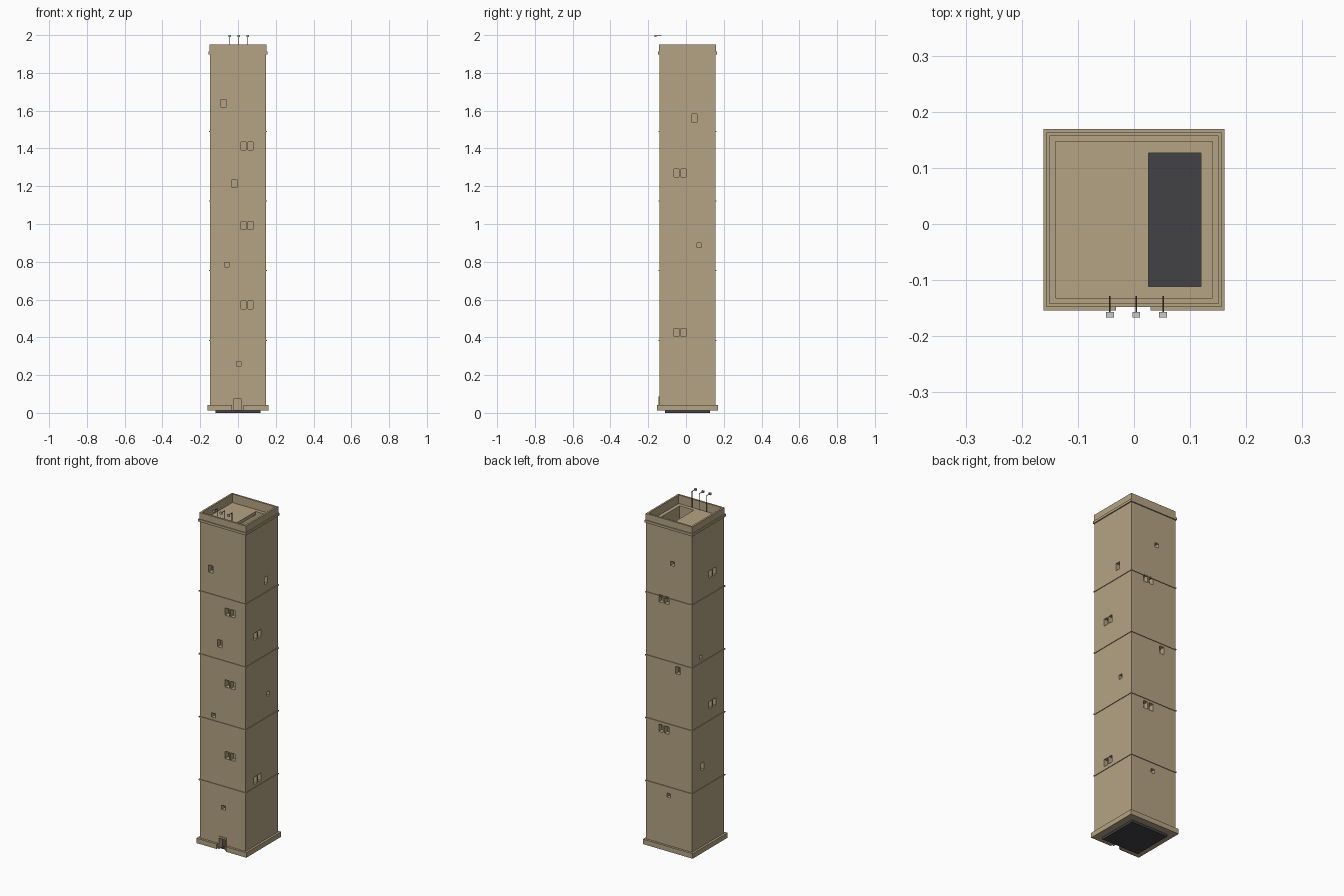
import bpy, bmesh
from mathutils import Vector

if "Cube" in bpy.data.objects:
    bpy.data.objects.remove(bpy.data.objects["Cube"])

CY = 0.0075            # tower axis in y
BODY, INNER = 0.149, 0.119


def material(name, rgb):
    m = bpy.data.materials.new(name)
    m.diffuse_color = (*rgb, 1)
    m.use_nodes = True
    m.node_tree.nodes["Principled BSDF"].inputs["Base Color"].default_value = m.diffuse_color
    return m


STONE = material("stone", (0.46, 0.37, 0.23))
DARK = material("dark_floor", (0.055, 0.053, 0.06))
METAL = material("dark_metal", (0.04, 0.04, 0.04))
PALE = material("pale_lamp", (0.75, 0.75, 0.72))


def boxes(name, ranges, mat=None):
    """One object made of axis-aligned boxes (x0, x1, y0, y1, z0, z1)."""
    bm = bmesh.new()
    for x0, x1, y0, y1, z0, z1 in ranges:
        vs = bmesh.ops.create_cube(bm, size=1)["verts"]
        size = Vector((x1 - x0, y1 - y0, z1 - z0))
        mid = Vector((x0 + x1, y0 + y1, z0 + z1)) / 2
        for v in vs:
            v.co = v.co * size + mid
    return finish(name, bm, mat)


def finish(name, bm, mat):
    me = bpy.data.meshes.new(name)
    bm.to_mesh(me)
    bm.free()
    ob = bpy.data.objects.new(name, me)
    bpy.context.collection.objects.link(ob)
    if mat:
        me.materials.append(mat)
    return ob


def ring(name, outer, inner, z0, z1):
    """Hollow square tube around the tower axis."""
    bm = bmesh.new()
    loops = []
    for h, z in ((outer, z0), (outer, z1), (inner, z1), (inner, z0)):
        loops.append([bm.verts.new((sx * h, CY + sy * h, z))
                      for sx, sy in ((-1, -1), (1, -1), (1, 1), (-1, 1))])
    for i in range(4):
        a, b = loops[i], loops[(i + 1) % 4]
        for j in range(4):
            k = (j + 1) % 4
            bm.faces.new((a[j], a[k], b[k], b[j]))
    bmesh.ops.recalc_face_normals(bm, faces=bm.faces)
    return finish(name, bm, STONE)


def cut(ob, cutter):
    mod = ob.modifiers.new("openings", 'BOOLEAN')
    mod.operation, mod.solver, mod.object = 'DIFFERENCE', 'EXACT', cutter
    bpy.context.view_layer.objects.active = ob
    bpy.ops.object.modifier_apply(modifier=mod.name)
    bpy.data.objects.remove(cutter)


# Windows per side: (position along the wall, height, kind)
FRONT = [(-0.077, 1.637, "one"), (0.0475, 1.413, "pair"), (-0.0185, 1.215, "one"),
         (0.0475, 0.992, "pair"), (-0.06, 0.784, "slit"), (0.0475, 0.572, "pair"),
         (0.005, 0.26, "slit")]
RIGHT = [(0.045, 1.56, "one"), (-0.0315, 1.269, "pair"), (0.069, 0.887, "slit"),
         (-0.0315, 0.426, "pair")]
BACK = [(-0.022, 1.70, "slit"), (0.034, 1.475, "pair"), (-0.057, 1.083, "one"),
        (0.034, 0.715, "pair"), (0.003, 0.335, "slit")]
LEFT = [(-0.0315, 1.61, "pair"), (0.075, 1.154, "slit"), (-0.0315, 0.844, "pair"),
        (0.06, 0.51, "one")]


def window_boxes(side, windows):
    out = []
    for u, z, kind in windows:
        w, h = (0.012, 0.0125) if kind == "slit" else (0.014, 0.0215)
        for du in ((-0.0185, 0.0185) if kind == "pair" else (0,)):
            a, b = u + du - w, u + du + w
            near, far = 0.10, 0.17
            if side in "FB":
                y0, y1 = (CY - far, CY - near) if side == "F" else (CY + near, CY + far)
                out.append((a, b, y0, y1, z - h, z + h))
            else:
                x0, x1 = (-far, -near) if side == "L" else (near, far)
                out.append((x0, x1, a, b, z - h, z + h))
    return out


# Hollow shaft with window and doorway openings
shaft = ring("tower_shaft", BODY, INNER, 0.013, 1.90)
openings = [(-0.021, 0.017, -0.2, -0.10, -0.02, 0.076)]
for side, wins in zip("FRBL", (FRONT, RIGHT, BACK, LEFT)):
    openings += window_boxes(side, wins)
cut(shaft, boxes("opening_cutter", openings))

# Plinth with a gap at the door
plinth = ring("plinth", 0.1615, 0.145, 0.013, 0.042)
cut(plinth, boxes("gap_cutter", [(-0.032, 0.029, -0.2, -0.12, 0, 0.1)]))

# Door surround
yf = CY - BODY
boxes("door_frame", [(-0.028, -0.021, yf - 0.004, yf + 0.01, 0.013, 0.087),
                     (0.017, 0.024, yf - 0.004, yf + 0.01, 0.013, 0.087),
                     (-0.021, 0.017, yf - 0.004, yf + 0.01, 0.076, 0.087)], STONE)

# Ground floor slab
boxes("floor_slab", [(-INNER, INNER, CY - INNER, CY + INNER, 0, 0.015)], DARK)

# String courses between storeys
for i, z in enumerate((0.384, 0.753, 1.121, 1.49)):
    ring(f"string_course_{i + 1}", 0.153, 0.147, z - 0.003, z + 0.003)

# Roof with open stairwell, cornice and parapet
boxes("roof_slab", [(-INNER, 0.026, CY - INNER, CY + INNER, 1.88, 1.90)], STONE)
ring("cornice", 0.1555, 0.145, 1.898, 1.912)
ring("parapet", 0.1505, 0.1397, 1.90, 1.95)

# Three lamps on bent poles above the front parapet
for i, x in enumerate((-0.043, 0.004, 0.052)):
    r = 0.0013
    boxes(f"lamp_pole_{i + 1}", [(x - r, x + r, -0.131, -0.131 + 2 * r, 1.90, 1.997),
                                 (x - r, x + r, -0.158, -0.131, 1.997 - 2 * r, 1.997)], METAL)
    boxes(f"lamp_head_{i + 1}", [(x - 0.007, x + 0.007, -0.167, -0.157, 1.989, 2.0)], PALE)
